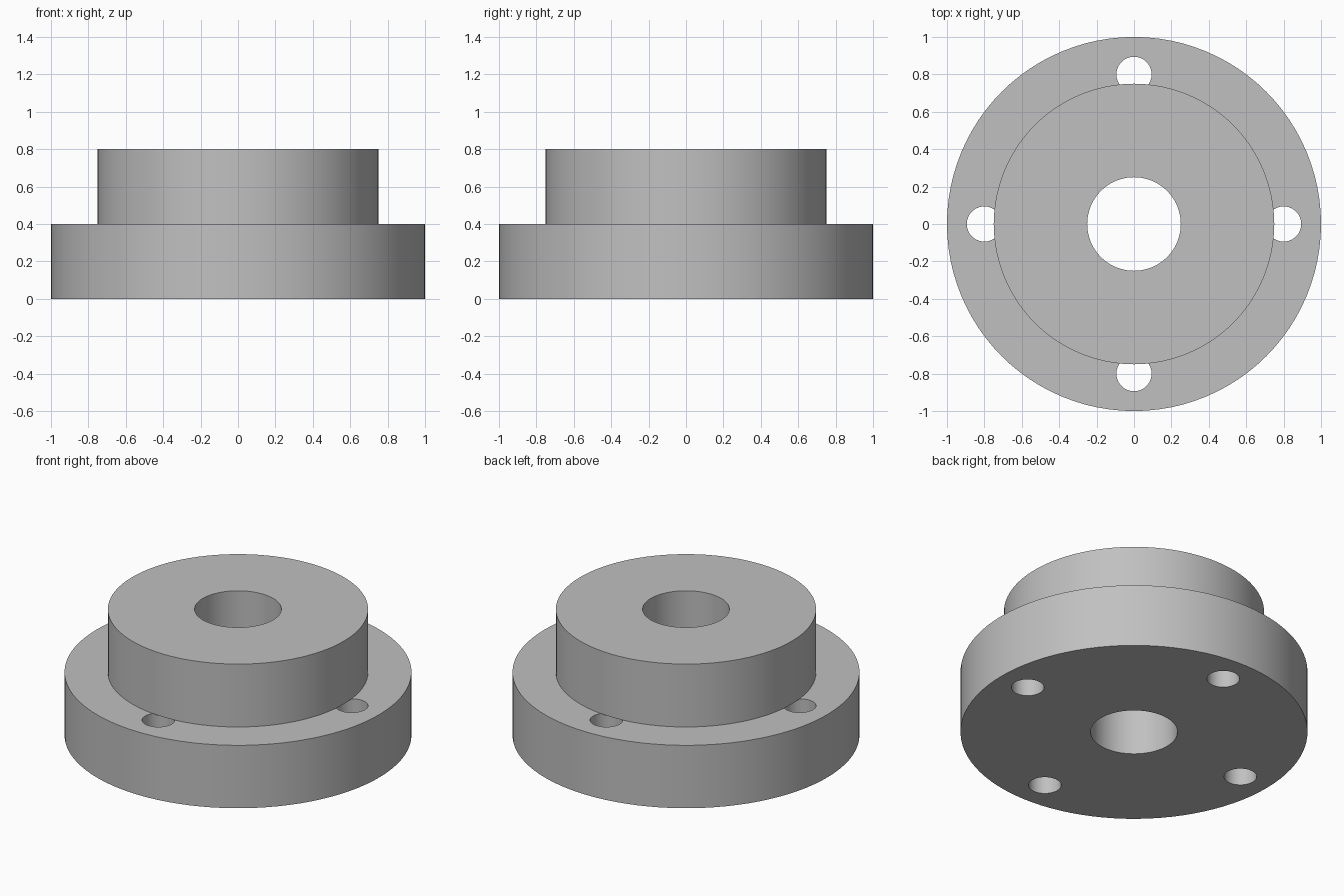
import bpy
import bmesh
from math import cos, sin, pi, radians

SEGMENTS = 96
FLANGE_TOP, HUB_TOP = 0.4, 0.8
FLANGE_R, HUB_R, BORE_R = 1.0, 0.75, 0.25
BOLT_R, BOLT_CIRCLE = 0.094, 0.8

cube = bpy.data.objects.get("Cube")
if cube:
    bpy.data.objects.remove(cube, do_unlink=True)

grey = bpy.data.materials.new("machined grey")
grey.use_nodes = True
colour = (0.53, 0.53, 0.53, 1)
grey.diffuse_color = colour
grey.node_tree.nodes["Principled BSDF"].inputs["Base Color"].default_value = colour


def add_object(name, bm):
    bmesh.ops.recalc_face_normals(bm, faces=bm.faces)
    mesh = bpy.data.meshes.new(name)
    bm.to_mesh(mesh)
    bm.free()
    mesh.materials.append(grey)
    obj = bpy.data.objects.new(name, mesh)
    bpy.context.collection.objects.link(obj)
    return obj


def lathe(name, profile):
    """Revolve a closed (radius, height) profile about the z axis."""
    bm = bmesh.new()
    rings = []
    for i in range(SEGMENTS):
        a = 2 * pi * i / SEGMENTS
        rings.append([bm.verts.new((r * cos(a), r * sin(a), z)) for r, z in profile])
    for i, ring in enumerate(rings):
        after = rings[(i + 1) % SEGMENTS]
        for j in range(len(profile)):
            k = (j + 1) % len(profile)
            bm.faces.new((ring[j], after[j], after[k], ring[k]))
    return add_object(name, bm)


# Stepped flange and hub with a central bore
body = lathe("flanged_hub", [
    (BORE_R, 0), (FLANGE_R, 0), (FLANGE_R, FLANGE_TOP),
    (HUB_R, FLANGE_TOP), (HUB_R, HUB_TOP), (BORE_R, HUB_TOP)])

# Four bolt holes through the flange, stopping under the hub
bm = bmesh.new()
for q in range(4):
    cx, cy = BOLT_CIRCLE * cos(q * pi / 2), BOLT_CIRCLE * sin(q * pi / 2)
    angles = [2 * pi * (i + 0.5) / 48 for i in range(48)]
    low, high = [[bm.verts.new((cx + BOLT_R * cos(a), cy + BOLT_R * sin(a), z))
                  for a in angles] for z in (-0.1, FLANGE_TOP)]
    bm.faces.new(low)
    bm.faces.new(high)
    for i in range(len(angles)):
        k = (i + 1) % len(angles)
        bm.faces.new((low[i], low[k], high[k], high[i]))
cutter = add_object("bolt_hole_cutter", bm)
cutter.hide_render = True

cut = body.modifiers.new("bolt_holes", "BOOLEAN")
cut.operation = "DIFFERENCE"
cut.solver = "EXACT"
cut.object = cutter

bpy.ops.object.select_all(action="DESELECT")
body.select_set(True)
bpy.context.view_layer.objects.active = body
bpy.ops.object.modifier_apply(modifier=cut.name)
bpy.data.objects.remove(cutter, do_unlink=True)
bpy.ops.object.shade_smooth_by_angle(angle=radians(30))
